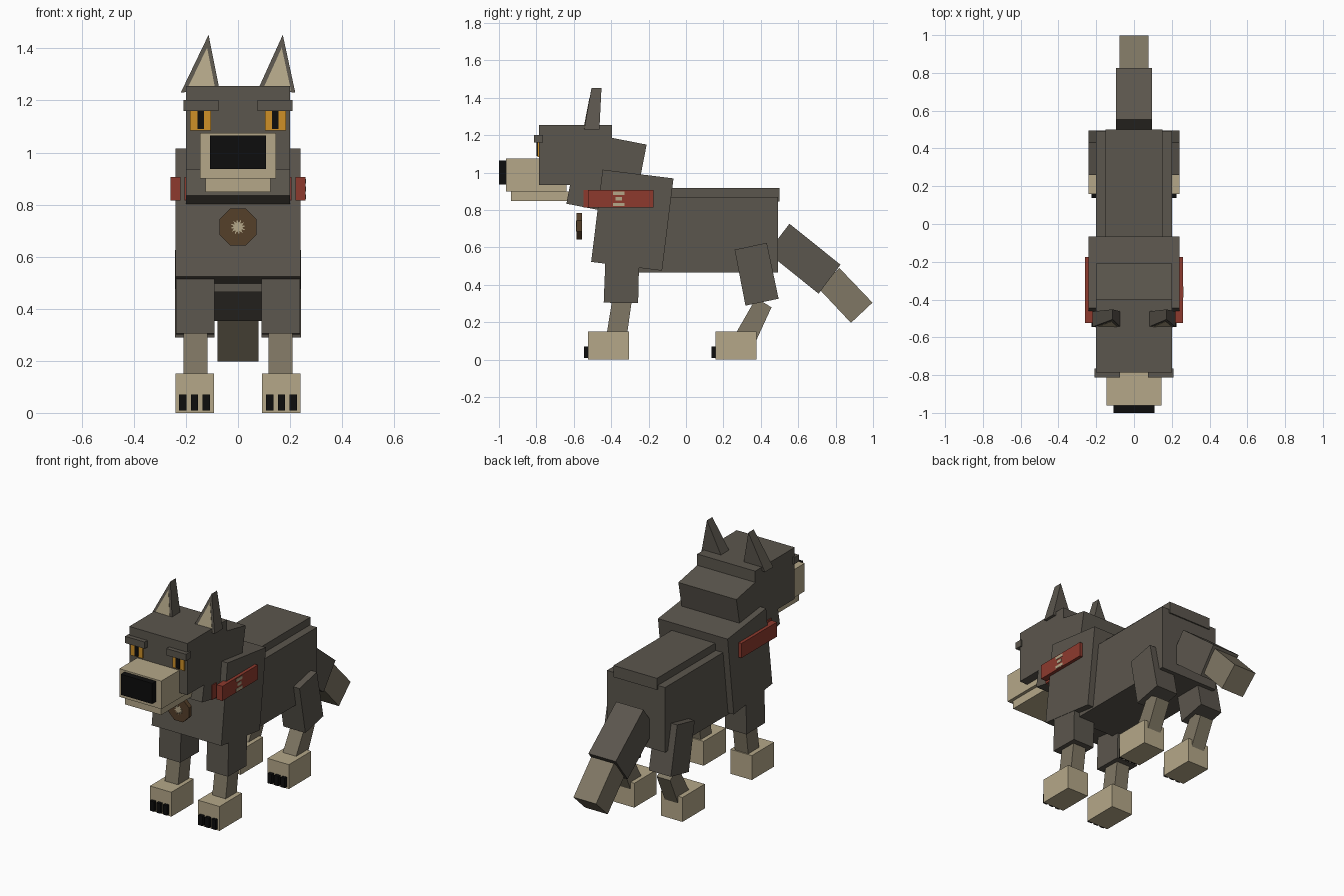
import bpy, bmesh, math

if "Cube" in bpy.data.objects:
    bpy.data.objects.remove(bpy.data.objects["Cube"])


def material(name, rgb):
    m = bpy.data.materials.new(name)
    m.diffuse_color = (*rgb, 1)
    m.use_nodes = True
    m.node_tree.nodes["Principled BSDF"].inputs["Base Color"].default_value = m.diffuse_color
    return m


FUR = material("dark_fur", (0.105, 0.093, 0.075))
MID = material("mid_fur", (0.215, 0.185, 0.128))
CREAM = material("cream_fur", (0.46, 0.39, 0.25))
BLACK = material("black", (0.004, 0.004, 0.004))
RED = material("collar_red", (0.27, 0.042, 0.027))
AMBER = material("amber", (0.62, 0.28, 0.02))
BROWN = material("tag_brown", (0.09, 0.05, 0.023))


def loft(name, a, b, mat):
    """Close two matching outlines into a solid."""
    bm = bmesh.new()
    va = [bm.verts.new(p) for p in a]
    vb = [bm.verts.new(p) for p in b]
    n = len(va)
    bm.faces.new(va)
    bm.faces.new(vb[::-1])
    for i in range(n):
        j = (i + 1) % n
        bm.faces.new((va[j], va[i], vb[i], vb[j]))
    bmesh.ops.recalc_face_normals(bm, faces=bm.faces[:])
    me = bpy.data.meshes.new(name)
    bm.to_mesh(me)
    bm.free()
    me.materials.append(mat)
    ob = bpy.data.objects.new(name, me)
    bpy.context.collection.objects.link(ob)
    return ob


def slab(name, profile, x0, x1, mat):
    """Side profile (y, z) spanned from x0 to x1."""
    return loft(name, [(x0, y, z) for y, z in profile],
                [(x1, y, z) for y, z in profile], mat)


def box(name, x0, x1, y0, y1, z0, z1, mat):
    return slab(name, [(y0, z0), (y1, z0), (y1, z1), (y0, z1)], x0, x1, mat)


def tilted(name, cy, cz, w, h, deg, half_x, mat):
    """Box turned about the x axis."""
    c, s = math.cos(math.radians(deg)), math.sin(math.radians(deg))
    pts = [(cy + u * w / 2 * c - v * h / 2 * s, cz + u * w / 2 * s + v * h / 2 * c)
           for u, v in ((-1, -1), (1, -1), (1, 1), (-1, 1))]
    return slab(name, pts, -half_x, half_x, mat)


# Torso
box("body", -0.2, 0.2, -0.3, 0.492, 0.465, 0.87, FUR)
box("spine_ridge", -0.15, 0.15, -0.25, 0.5, 0.845, 0.917, FUR)
tilted("chest", -0.287, 0.746, 0.382, 0.497, -7.1, 0.24, FUR)
tilted("neck", -0.425, 0.992, 0.361, 0.392, -11, 0.2, FUR)

# Head
box("head", -0.2, 0.2, -0.785, -0.396, 0.935, 1.256, FUR)
box("snout", -0.145, 0.145, -0.962, -0.64, 0.9, 1.075, CREAM)
box("jaw", -0.125, 0.125, -0.935, -0.61, 0.848, 0.9, CREAM)
box("nose", -0.108, 0.108, -1.0, -0.96, 0.937, 1.065, BLACK)

# Tail
slab("tail_base", [(0.553, 0.727), (0.826, 0.508), (0.709, 0.353), (0.436, 0.572)],
     -0.094, 0.094, FUR)
slab("tail_tip", [(0.82, 0.49), (0.997, 0.305), (0.882, 0.197), (0.71, 0.38)],
     -0.078, 0.078, MID)

# Parts on both sides
for side, s in (("left", -1), ("right", 1)):
    box("brow_" + side, s * 0.075, s * 0.21, -0.812, -0.765, 1.16, 1.202, FUR)
    box("eye_" + side, s * 0.103, s * 0.185, -0.794, -0.78, 1.085, 1.165, AMBER)
    box("pupil_" + side, s * 0.13, s * 0.155, -0.799, -0.79, 1.09, 1.16, BLACK)
    box("collar_" + side, s * 0.22, s * 0.26, -0.525, -0.175, 0.815, 0.906, RED)

    # Front and rear legs
    slab("front_upper_leg_" + side, [(-0.44, 0.305), (-0.256, 0.302), (-0.25, 0.56), (-0.43, 0.56)],
         s * 0.09, s * 0.238, FUR)
    slab("front_lower_leg_" + side, [(-0.43, 0.1), (-0.32, 0.1), (-0.288, 0.33), (-0.393, 0.33)],
         s * 0.118, s * 0.21, MID)
    slab("rear_thigh_" + side, [(0.26, 0.588), (0.432, 0.625), (0.495, 0.326), (0.318, 0.289)],
         s * 0.09, s * 0.242, FUR)
    slab("rear_lower_leg_" + side, [(0.375, 0.33), (0.457, 0.28), (0.365, 0.08), (0.26, 0.13)],
         s * 0.118, s * 0.21, MID)
    for pair, y in (("front", -0.525), ("rear", 0.158)):
        box(f"{pair}_paw_{side}", s * 0.092, s * 0.24, y, y + 0.22, 0.0, 0.152, CREAM)
        for i in range(3):
            x = s * (0.122 + 0.045 * i)
            box(f"{pair}_claw_{side}_{i}", x - 0.014, x + 0.014, y - 0.021, y + 0.01,
                0.01, 0.071, BLACK)

# Ears: tapered wedges with pale inner plates
for side, xl, xr, xa, zl, zr in (("left", -0.22, -0.072, -0.113, 1.23, 1.245),
                                 ("right", 0.078, 0.22, 0.172, 1.245, 1.23)):
    front = [(xl, -0.545, zl), (xr, -0.545, zr), (xa, -0.505, 1.452)]
    back = [(xl, -0.463, zl), (xr, -0.463, zr), (xa, -0.452, 1.452)]
    loft("ear_" + side, front, back, FUR)
    c = [sum(p[k] for p in front) / 3 for k in range(3)]
    inner = [[c[k] + (p[k] - c[k]) * 0.74 for k in range(3)] for p in front]
    loft("inner_ear_" + side, [(x, y - 0.004, z - 0.012) for x, y, z in inner],
         [(x, y + 0.003, z - 0.012) for x, y, z in inner], CREAM)

# Collar front bar and small side mark
box("collar_front", -0.205, 0.205, -0.548, -0.5, 0.815, 0.906, RED)
for i, (hw, z) in enumerate(((0.03, 0.83), (0.018, 0.86), (0.03, 0.89))):
    box(f"collar_mark_{i}", 0.258, 0.262, -0.36 - hw, -0.36 + hw, z - 0.009, z + 0.009, CREAM)


# Tag hanging at the chest
def ring(r, y, n, inner=1.0):
    pts = []
    for i in range(n):
        a = math.tau * (i + 0.5) / n
        q = r * (inner if i % 2 else 1)
        pts.append((q * math.cos(a), y, 0.714 + q * math.sin(a)))
    return pts


loft("tag", ring(0.077, -0.585, 8), ring(0.077, -0.557, 8), BROWN)
loft("tag_star", ring(0.03, -0.588, 24, 0.55), ring(0.03, -0.582, 24, 0.55), CREAM)
